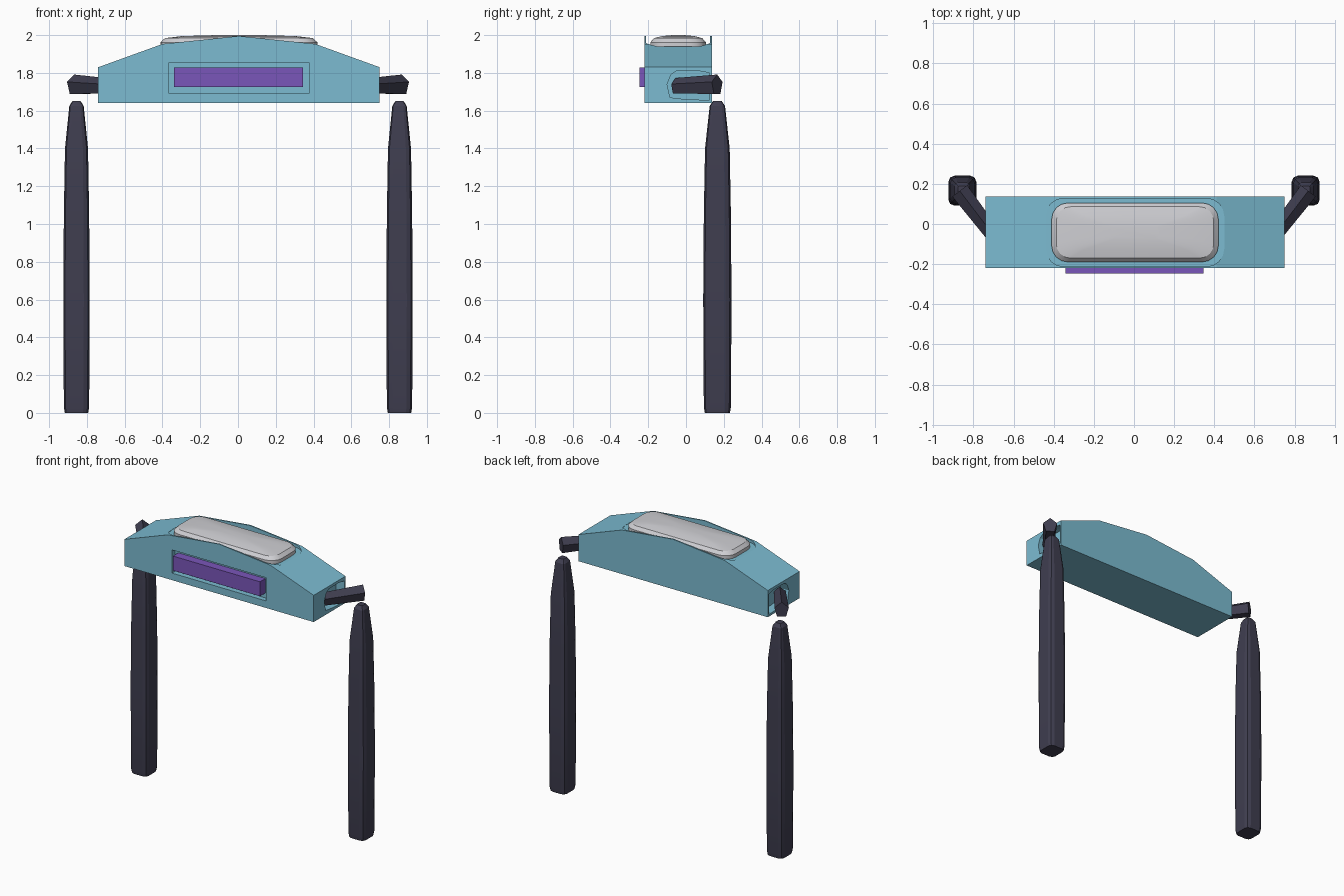
import bpy, bmesh, math
from mathutils import Vector

if "Cube" in bpy.data.objects:
    bpy.data.objects.remove(bpy.data.objects["Cube"], do_unlink=True)


def material(name, r, g, b):
    m = bpy.data.materials.new(name)
    m.use_nodes = True
    m.diffuse_color = (r, g, b, 1)
    m.node_tree.nodes["Principled BSDF"].inputs["Base Color"].default_value = (r, g, b, 1)
    return m


TEAL = material("teal", 0.20, 0.50, 0.64)
PURPLE = material("purple", 0.195, 0.093, 0.49)
DARK = material("dark_slate", 0.05, 0.048, 0.08)
PALE = material("pale_grey", 0.62, 0.62, 0.65)


def loft(name, rings, mat, smooth=None):
    """Skin a stack of equal-length rings and cap both ends."""
    bm = bmesh.new()
    loops = [[bm.verts.new(p) for p in ring] for ring in rings]
    n = len(loops[0])
    for a, b in zip(loops, loops[1:]):
        for i in range(n):
            j = (i + 1) % n
            bm.faces.new((a[i], a[j], b[j], b[i]))
    bm.faces.new(loops[0][::-1])
    bm.faces.new(loops[-1])
    bmesh.ops.recalc_face_normals(bm, faces=bm.faces)
    mesh = bpy.data.meshes.new(name)
    bm.to_mesh(mesh)
    bm.free()
    mesh.materials.append(mat)
    obj = bpy.data.objects.new(name, mesh)
    bpy.context.collection.objects.link(obj)
    if smooth:
        select(obj)
        bpy.ops.object.shade_smooth_by_angle(angle=math.radians(smooth))
    return obj


def select(obj):
    bpy.ops.object.select_all(action='DESELECT')
    obj.select_set(True)
    bpy.context.view_layer.objects.active = obj


def rounded(cx, cy, z, hx, hy, r, steps):
    """Rounded rectangle ring lying flat at height z."""
    pts = []
    for k, (sx, sy) in enumerate([(1, 1), (-1, 1), (-1, -1), (1, -1)]):
        for i in range(steps + 1):
            a = math.pi / 2 * (k + i / steps)
            pts.append((cx + sx * (hx - r) + r * math.cos(a),
                        cy + sy * (hy - r) + r * math.sin(a), z))
    return pts


def box(name, x0, x1, y0, y1, z0, z1, mat):
    ring = [(x0, z0), (x1, z0), (x1, z1), (x0, z1)]
    return loft(name, [[(x, y, z) for x, z in ring] for y in (y0, y1)], mat)


def cut(target, cutter):
    mod = target.modifiers.new("cut", 'BOOLEAN')
    mod.operation = 'DIFFERENCE'
    mod.solver = 'EXACT'
    mod.object = cutter
    select(target)
    bpy.ops.object.modifier_apply(modifier=mod.name)
    bpy.data.objects.remove(cutter, do_unlink=True)


# Arched body
MID_X, MID_Y = 0.005, -0.042
arch = [(-0.745, 1.64), (0.745, 1.64), (0.745, 1.83), (0.405, 1.953),
        (0, 1.995), (-0.405, 1.953), (-0.745, 1.83)]
body = loft("body", [[(x + MID_X, y, z) for x, z in arch] for y in (-0.22, 0.137)], TEAL)

# Pocket for the dome and recess for the front bar
cut(body, loft("dome_cutter", [rounded(MID_X, MID_Y, z, 0.445, 0.17, 0.09, 4)
                               for z in (1.937, 2.1)], TEAL))
cut(body, box("bar_cutter", -0.365, 0.375, -0.3, -0.185, 1.69, 1.855, TEAL))

# Sockets in both ends
socket = [(-0.1, 1.74), (-0.085, 1.67), (0, 1.66), (0.125, 1.656),
          (0.125, 1.8), (0.06, 1.812), (-0.05, 1.81), (-0.08, 1.79)]
for s in (-1, 1):
    cut(body, loft("socket_cutter", [[(MID_X + s * x, y, z) for y, z in socket]
                                     for x in (0.68, 0.8)], TEAL))

# Shallow dome and front bar
dome_levels = [(0.415, 0.147, 1.93, 0.08), (0.415, 0.147, 1.962, 0.08),
               (0.392, 0.128, 1.984, 0.07), (0.30, 0.085, 1.995, 0.05),
               (0.12, 0.03, 2.0, 0.02)]
loft("top_dome", [rounded(MID_X, MID_Y, z, hx, hy, r, 4)
                  for hx, hy, z, r in dome_levels], PALE, smooth=30)
box("front_bar", -0.34, 0.345, -0.246, -0.18, 1.725, 1.828, PURPLE)


# Angled arms with a pentagonal section
def arm_ring(center, along, radius, s):
    side = Vector((along.y, -along.x, 0)).normalized()
    pts = []
    for i in range(5):
        a = math.pi / 2 + math.tau * i / 5
        p = center + side * radius * math.cos(a) + Vector((0, 0, radius * 1.15 * math.sin(a)))
        pts.append((s * p.x, p.y, p.z))
    return pts


start, end = Vector((0.7, -0.055, 1.727)), Vector((0.868, 0.165, 1.735))
leg_levels = [(0.062, 0), (0.067, 0.03), (0.07, 0.6), (0.067, 1.05), (0.061, 1.4),
              (0.038, 1.625), (0.022, 1.65)]
for s, side in ((1, "left"), (-1, "right")):
    loft(side + "_arm", [arm_ring(start, end - start, 0.04, s),
                         arm_ring(end, end - start, 0.049, s)], DARK)
    # Long tapered leg below the arm
    loft(side + "_leg", [rounded(s * 0.855, 0.166, z, h, h * 1.07, h * 0.45, 2)
                         for h, z in leg_levels], DARK, smooth=20)
